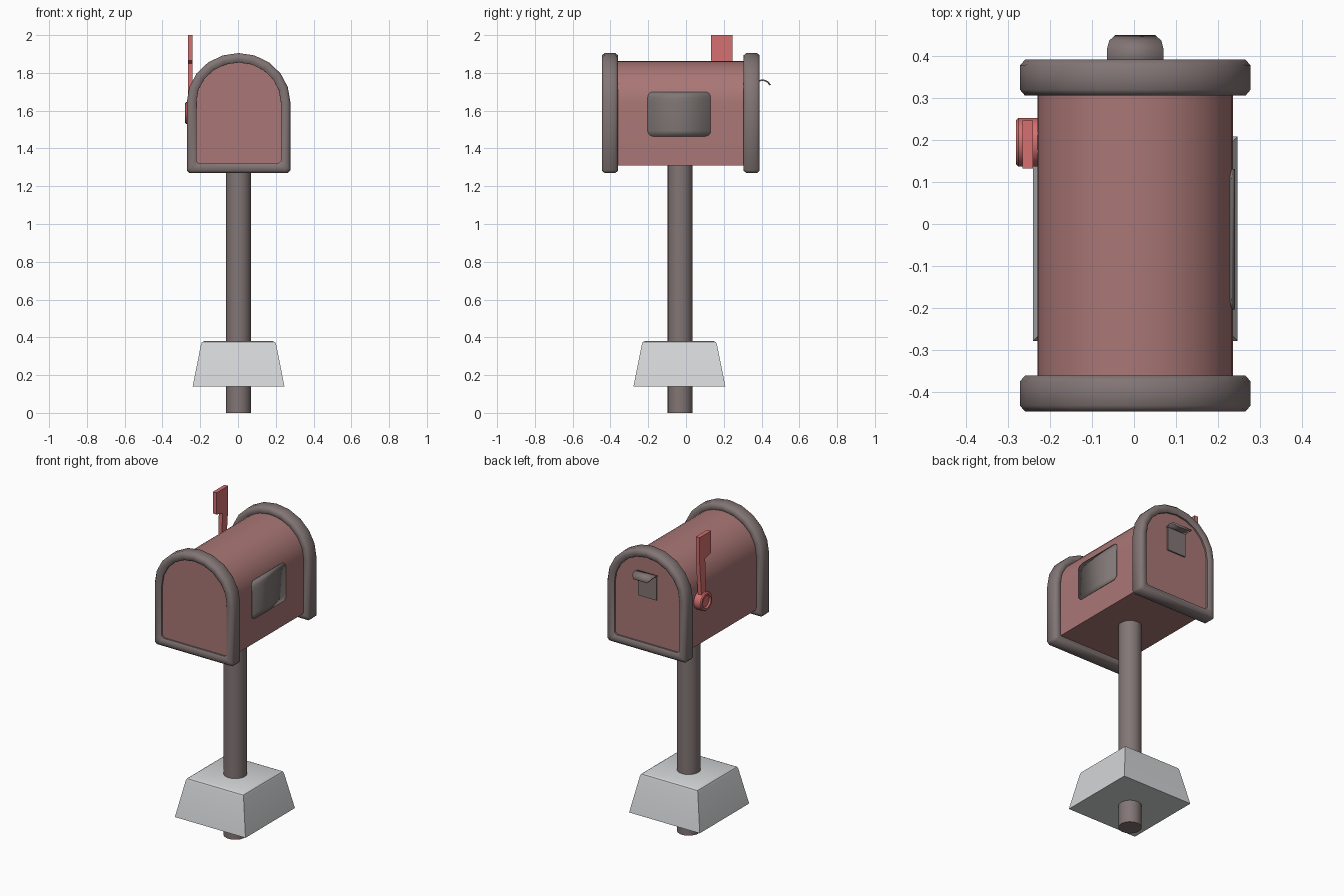
import bpy, bmesh, math
from mathutils import Matrix

if "Cube" in bpy.data.objects:
    bpy.data.objects.remove(bpy.data.objects["Cube"])

CX = 0.003  # shared centre line in x


def mat(name, rgb):
    m = bpy.data.materials.new(name)
    m.diffuse_color = (*rgb, 1)
    m.use_nodes = True
    m.node_tree.nodes["Principled BSDF"].inputs["Base Color"].default_value = m.diffuse_color
    return m


RED = mat("dusty_red", (0.40, 0.185, 0.18))
GREY = mat("warm_grey", (0.225, 0.18, 0.178))
FLAG = mat("flag_red", (0.66, 0.16, 0.16))
STONE = mat("pale_stone", (0.66, 0.67, 0.68))
LABEL = mat("label_grey", (0.215, 0.185, 0.18))


def finish(name, bm, material, angle=35):
    bmesh.ops.recalc_face_normals(bm, faces=bm.faces[:])
    me = bpy.data.meshes.new(name)
    bm.to_mesh(me)
    bm.free()
    me.materials.append(material)
    me.shade_smooth()
    me.set_sharp_from_angle(angle=math.radians(angle))
    ob = bpy.data.objects.new(name, me)
    bpy.context.collection.objects.link(ob)
    return ob


def arch(hw, z0, zs, h, n, c=0.0):
    """Closed mailbox outline: flat bottom, straight sides, arched top."""
    if c:
        pts = [(-hw, z0 + c), (-hw + c, z0), (hw - c, z0), (hw, z0 + c)]
    else:
        pts = [(-hw, z0), (hw, z0)]
    for i in range(n + 1):
        a = math.pi * i / n
        pts.append((hw * math.cos(a), zs + h * math.sin(a)))
    return pts


def loft(bm, loops, closed=False, caps=True):
    rings = [[bm.verts.new(p) for p in lp] for lp in loops]
    n = len(rings[0])
    pairs = list(zip(rings, rings[1:])) + ([(rings[-1], rings[0])] if closed else [])
    for a, b in pairs:
        for i in range(n):
            j = (i + 1) % n
            bm.faces.new((a[i], a[j], b[j], b[i]))
    if caps and not closed:
        bm.faces.new(rings[0])
        bm.faces.new(rings[-1])


# post
bm = bmesh.new()
bmesh.ops.create_cone(bm, cap_ends=True, segments=24, radius1=0.066, radius2=0.066,
                      depth=1.32, matrix=Matrix.Translation((CX, -0.031, 0.66)))
finish("post", bm, GREY)

# tapered stone base with softened top edges
bm = bmesh.new()
loops = []
for hx, z in ((0.243, 0.14), (0.199, 0.362), (0.194, 0.374), (0.182, 0.38)):
    loops.append([(CX + sx * hx, -0.035 + sy * hx, z)
                  for sx, sy in ((-1, -1), (1, -1), (1, 1), (-1, 1))])
loft(bm, loops)
finish("base", bm, STONE)

# arched body
bm = bmesh.new()
outline = arch(0.2325, 1.31, 1.645, 0.217, 20)
loft(bm, [[(CX + x, y, z) for x, z in outline] for y in (-0.425, 0.37)])
finish("body", bm, RED)

# rounded rims around both ends
SECTION = ((0, .014), (0, .071), (.012, .085), (.036, .085),
           (.050, .075), (.050, .010), (.036, 0), (.012, 0))
for name, y0 in (("front_rim", -0.445), ("back_rim", 0.305)):
    bm = bmesh.new()
    loft(bm, [[(CX + x, y0 + y, z) for x, z in
               arch(0.274 - d, 1.27 + d, 1.645, 0.26 - d, 10, 0.014)]
              for d, y in SECTION], closed=True)
    finish(name, bm, GREY, 50)

# thin rounded label on the right side, following the body curve
bm = bmesh.new()
Y0, Y1, Z0, Z1, R = -0.203, 0.131, 1.464, 1.70, 0.03
steps = [R * (1 - math.cos(math.pi / 2 * i / 5)) for i in range(6)]
zs = [Z0 + s for s in steps] + [1.59, 1.645] + [Z1 - s for s in reversed(steps)]
rows = []
for z in zs:
    e = min(z - Z0, Z1 - z)
    inset = R - math.sqrt(max(0, R * R - (R - e) ** 2)) if e < R else 0
    t = max(0, (z - 1.645) / 0.217)
    x = CX + 0.2325 * math.sqrt(1 - t * t) + 0.004
    rows.append((bm.verts.new((x, Y0 + inset, z)), bm.verts.new((x, Y1 - inset, z))))
for a, b in zip(rows, rows[1:]):
    bm.faces.new((a[0], a[1], b[1], b[0]))
label = finish("side_label", bm, LABEL)
if label.data.polygons[0].normal.x < 0:
    label.data.flip_normals()
s = label.modifiers.new("thickness", 'SOLIDIFY')
s.thickness, s.offset = 0.006, -1

# pull handle on the back: curved hood and plate below it
bm = bmesh.new()
prev = None
for y, z, hw in ((0.368, 1.752, .067), (0.395, 1.760, .067), (0.415, 1.760, .067),
                 (0.433, 1.752, .062), (0.446, 1.735, .047)):
    cur = (bm.verts.new((CX - hw, y, z)), bm.verts.new((CX + hw, y, z)))
    if prev:
        bm.faces.new((prev[0], prev[1], cur[1], cur[0]))
    prev = cur
hood = finish("handle_hood", bm, GREY, 60)
s = hood.modifiers.new("thickness", 'SOLIDIFY')
s.thickness, s.offset = 0.008, 0


def box(name, lo, hi, material):
    bm = bmesh.new()
    bmesh.ops.create_cube(bm, size=1)
    for v in bm.verts:
        v.co = [(a + b) / 2 + c * (b - a) for a, b, c in zip(lo, hi, v.co)]
    return finish(name, bm, material)


box("handle_plate", (CX - 0.064, 0.365, 1.605), (CX + 0.064, 0.378, 1.755), GREY)

# signal flag: narrow arm with a wider head
bm = bmesh.new()
side = [(0.18, 1.585), (0.222, 1.585), (0.246, 1.86), (0.246, 2.0),
        (0.132, 2.0), (0.132, 1.865), (0.19, 1.85)]
loft(bm, [[(x, y, z) for y, z in side] for x in (-0.265, -0.240)])
finish("flag", bm, FLAG)

# round flag pivot with a raised outer ring
bm = bmesh.new()
loops = []
for x, r in ((-0.225, .058), (-0.274, .058), (-0.280, .052), (-0.280, .040), (-0.270, .036)):
    loops.append([(x, 0.194 + r * math.cos(math.tau * i / 20),
                   1.587 + r * math.sin(math.tau * i / 20)) for i in range(20)])
loft(bm, loops)
finish("flag_pivot", bm, FLAG)
